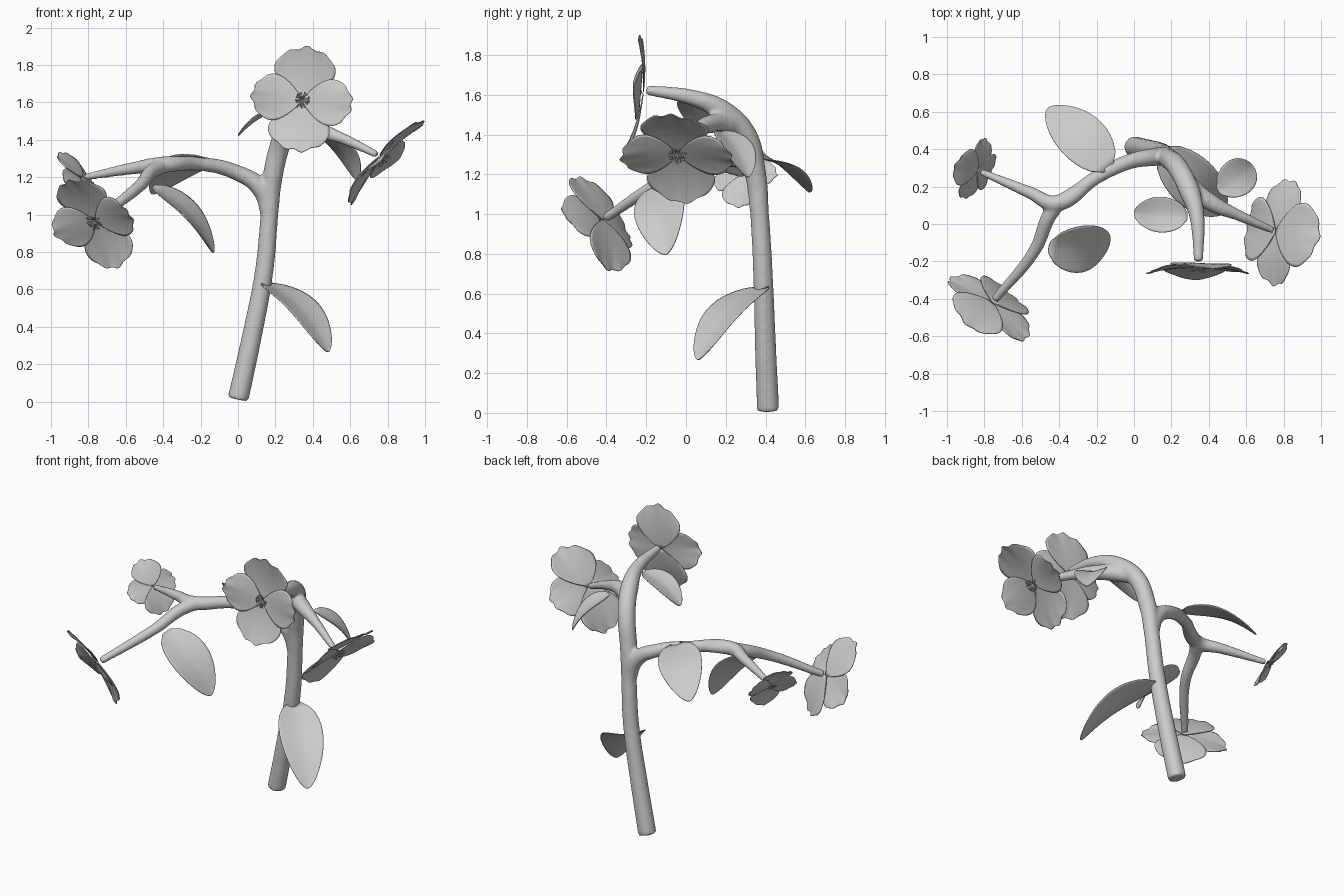
import bpy, bmesh, random
from math import sin, cos, pi
from mathutils import Vector, Matrix

if "Cube" in bpy.data.objects:
    bpy.data.objects.remove(bpy.data.objects["Cube"])

random.seed(4)
UP = Vector((0, 0, 1))


def make_object(name, bm):
    for f in bm.faces:
        f.smooth = True
    me = bpy.data.meshes.new(name)
    bm.to_mesh(me)
    bm.free()
    ob = bpy.data.objects.new(name, me)
    bpy.context.collection.objects.link(ob)
    return ob


def add_sheet(bm, func, nu=18, nv=18):
    # grid surface: u runs base to tip (denser at the tip), v runs side to side
    rows = []
    for i in range(nu + 1):
        u = 0.01 + 0.987 * sin(i / nu * pi / 2)
        rows.append([bm.verts.new(func(u, -1 + 2 * j / nv)) for j in range(nv + 1)])
    for a, b in zip(rows, rows[1:]):
        for j in range(nv):
            bm.faces.new((a[j], a[j + 1], b[j + 1], b[j]))


def thicken(ob, t):
    m = ob.modifiers.new("thickness", 'SOLIDIFY')
    m.thickness = t
    m.offset = 0


# ---- branches: tapered tubes fused and softened at the forks ----
paths = [
    [(0, .413, .012, .057), (.07, .4, .33, .054), (.14, .387, .7, .05), (.168, .37, 1.0, .048),
     (.185, .35, 1.2, .054), (.235, .3, 1.4, .056), (.295, .18, 1.52, .056), (.335, .05, 1.58, .042),
     (.345, -.2, 1.625, .025)],
    [(.165, .37, .98, .04), (.12, .36, 1.14, .05), (-.02, .335, 1.23, .042),
     (-.2, .25, 1.27, .037), (-.42, .11, 1.265, .045), (-.55, .165, 1.25, .034), (-.82, .28, 1.2, .019)],
    [(-.3, .19, 1.27, .03), (-.43, .08, 1.25, .042), (-.53, -.14, 1.15, .034), (-.745, -.405, .98, .024)],
    [(.23, .3, 1.39, .035), (.3, .2, 1.45, .055), (.42, .11, 1.45, .046), (.55, .05, 1.41, .031),
     (.745, -.035, 1.32, .02)],
]
cu = bpy.data.curves.new("branch_paths", 'CURVE')
cu.dimensions = '3D'
cu.bevel_depth = 1.0
cu.bevel_resolution = 6
cu.resolution_u = 8
cu.use_fill_caps = True
for path in paths:
    sp = cu.splines.new('BEZIER')
    sp.bezier_points.add(len(path) - 1)
    for p, (x, y, z, r) in zip(sp.bezier_points, path):
        p.co = (x, y, z)
        p.radius = r
        p.handle_left_type = p.handle_right_type = 'AUTO'
guide = bpy.data.objects.new("branch_paths", cu)
bpy.context.collection.objects.link(guide)
bpy.context.view_layer.update()
mesh = bpy.data.meshes.new_from_object(guide.evaluated_get(bpy.context.evaluated_depsgraph_get()))
bpy.data.objects.remove(guide)
branches = bpy.data.objects.new("branches", mesh)
bpy.context.collection.objects.link(branches)
m = branches.modifiers.new("fuse", 'REMESH')
m.mode = 'VOXEL'
m.voxel_size = 0.01
m.use_smooth_shade = True
m = branches.modifiers.new("soften", 'SMOOTH')
m.factor = 0.5
m.iterations = 10


# ---- flowers: four cupped, scalloped petals and a tuft of stamens ----
def flower(name, centre, facing, up, size):
    n = Vector(facing).normalized()
    y = Vector(up)
    y = (y - n * y.dot(n)).normalized()
    x = y.cross(n)
    frame = Matrix((x, y, n)).transposed().to_4x4()
    frame.translation = centre
    bm = bmesh.new()
    for k in range(4):
        length, half, lift = ((.28, .165, 0), (.27, .125, .015))[k % 2]
        turn = Matrix.Rotation(k * pi / 2, 4, 'Z')

        def petal(u, v):
            h = sin(pi * u ** 1.3) ** 0.6
            s = h * v
            ly = length * u * (1 + .03 * u * u * cos(11 * s + k))
            lz = lift * (1 - u) + length * .17 * u * u + .008 * sin(3 * s + k) * u
            return frame @ turn @ (Vector((half * s, ly, lz)) * size)
        add_sheet(bm, petal)
    thicken(make_object(name + "_petals", bm), .005)

    bm = bmesh.new()
    for i in range(16):
        a = i * 2.4
        d = Vector((cos(a), sin(a), random.uniform(.4, 1.0))).normalized()
        rot = d.to_track_quat('Z', 'Y').to_matrix().to_4x4()
        ln = random.uniform(.038, .052) * size
        place = frame @ Matrix.Translation(d * ln / 2 + Vector((0, 0, .008))) @ rot
        bmesh.ops.create_cone(bm, cap_ends=True, segments=6, radius1=.003 * size,
                              radius2=.002 * size, depth=ln, matrix=place)
        bmesh.ops.create_icosphere(bm, subdivisions=1, radius=.0055 * size,
                                   matrix=place @ Matrix.Translation((0, 0, ln / 2)))
    make_object(name + "_stamens", bm)


flower("top_flower", (.342, -.215, 1.612), (0, -.99, .1), (.1, 0, 1), 1.0)
flower("right_flower", (.757, -.04, 1.312), (.73, -.12, -.67), (.7, -.1, .7), 1.05)
flower("left_flower", (-.757, -.418, .972), (-.47, -.73, -.5), (-.25, 0, 1), .98)
flower("small_flower", (-.835, .287, 1.2), (-.75, .35, -.55), (-.3, 0, 1), .63)


# ---- leaves: arched along the length, folded up slightly at the midrib ----
def leaf(name, base, tip, half, roll=0, bow=.1, fold=.02):
    base, tip = Vector(base), Vector(tip)
    d = tip - base
    spin = Matrix.Rotation(roll, 3, d.normalized())
    w = spin @ d.cross(UP).normalized()      # positive roll lowers the w side
    n = w.cross(d).normalized()

    def blade(u, v):
        h = sin(pi * u ** .8) ** .58
        rise = bow * d.length * sin(pi * u) + fold * h * abs(v) ** 1.5
        return base + d * u + w * (half * h * v) + n * rise
    bm = bmesh.new()
    add_sheet(bm, blade)
    thicken(make_object(name, bm), .005)


leaf("trunk_leaf", (.14, .4, .635), (.48, .06, .265), .135)
leaf("back_leaf", (-.13, .29, 1.29), (-.46, .62, 1.11), .135, .25)
leaf("left_leaf", (-.46, -.12, 1.15), (-.13, -.1, .795), .135, .4)
leaf("upper_leaf", (.29, .04, 1.57), (0, .06, 1.42), .095)
leaf("right_leaf", (.45, .17, 1.42), (.635, .31, 1.185), .1)
